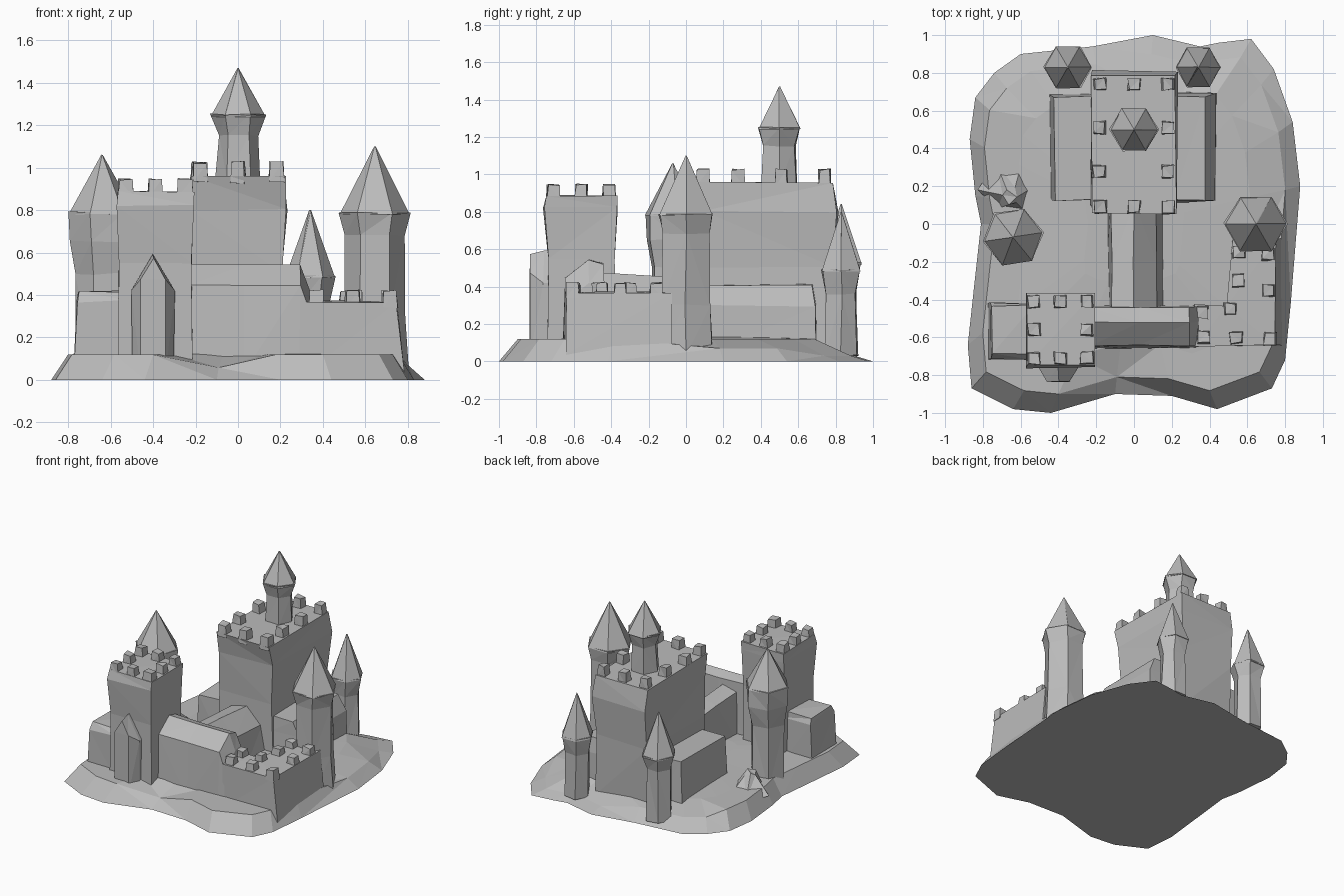
import bpy, bmesh, math, random

random.seed(4)
if "Cube" in bpy.data.objects:
    bpy.data.objects.remove(bpy.data.objects["Cube"])

stone = bpy.data.materials.new("grey_stone")
stone.use_nodes = True
grey = (0.5, 0.5, 0.5, 1)
stone.diffuse_color = grey
stone.node_tree.nodes["Principled BSDF"].inputs["Base Color"].default_value = grey


def loft(name, rings, rough=0.006):
    """Skin equal-length rings of points, cap both ends, roughen into facets."""
    bm = bmesh.new()
    wobble = lambda: random.uniform(-rough, rough)
    loops = [[bm.verts.new((x + wobble(), y + wobble(), z + (wobble() if z > 0 else 0)))
              for x, y, z in ring] for ring in rings]
    n = len(loops[0])
    for low, high in zip(loops, loops[1:]):
        for i in range(n):
            j = (i + 1) % n
            bm.faces.new((low[i], low[j], high[j], high[i]))
    bm.faces.new(loops[0][::-1])
    bm.faces.new(loops[-1])
    bmesh.ops.remove_doubles(bm, verts=bm.verts, dist=0.0001)
    bmesh.ops.triangulate(bm, faces=bm.faces)
    bmesh.ops.recalc_face_normals(bm, faces=bm.faces)
    mesh = bpy.data.meshes.new(name)
    bm.to_mesh(mesh)
    bm.free()
    mesh.materials.append(stone)
    obj = bpy.data.objects.new(name, mesh)
    bpy.context.collection.objects.link(obj)
    return obj


def rect(x0, x1, y0, y1, z):
    return [(x0, y0, z), (x1, y0, z), (x1, y1, z), (x0, y1, z)]


def hexagon(cx, cy, r, z, turn=0):
    return [(cx + r * math.cos(turn + k * math.pi / 3),
             cy + r * math.sin(turn + k * math.pi / 3), z) for k in range(6)]


def tower(name, cx, cy, profile, apex, turn=0):
    """Six-sided shaft with a flared head and a pointed roof."""
    rings = [hexagon(cx, cy, r, z, turn) for r, z in profile]
    loft(name + "_shaft", rings)
    r, z = profile[-1]
    loft(name + "_roof", [hexagon(cx, cy, r, z - 0.01, turn),
                          hexagon(cx, cy, 0.003, apex, turn)], 0.002)


def merlons(name, spots, z, s=0.035, h=0.065):
    for k, (x, y) in enumerate(spots):
        loft(f"{name}_merlon_{k}", [rect(x - s, x + s, y - s, y + s, z - 0.03),
                                    rect(x - s * 0.85, x + s * 0.85, y - s * 0.85, y + s * 0.85, z + h)])


# Rocky island
outline = [(-.64, -.98), (-.44, -1), (-.1, -.9), (.2, -.91), (.44, -.98), (.73, -.87), (.8, -.72),
           (.83, -.42), (.88, .2), (.84, .54), (.74, .82), (.62, .98), (.45, .96), (.35, .94),
           (.1, 1), (-.22, .94), (-.6, .9), (-.74, .8), (-.84, .67), (-.87, .45), (-.84, .15),
           (-.81, 0), (-.84, -.27), (-.88, -.64), (-.86, -.87)]


def rim_height(x, y):
    dip = 0.07 * math.exp(-((x + .15) / .15) ** 2) if y < 0 else 0
    return (0.12 if y < 0 or x < 0 else 0.07) - dip - (0.04 if y > .7 else 0)


loft("island", [[(x, y, 0) for x, y in outline],
                [(x * .91, y * .9, rim_height(x, y)) for x, y in outline],
                [(x * .7, y * .7, 0.12) for x, y in outline],
                [(x * .3, y * .3, 0.14) for x, y in outline]], 0.0)
loft("courtyard_rock", [hexagon(-.66, .2, .15, .06), hexagon(-.66, .14, .04, .2)], 0.02)

# Great keep with its roof turret
loft("keep", [rect(-.23, .22, .1, .78, .04), rect(-.23, .21, .1, .79, .5),
              rect(-.22, .23, .09, .81, .8), rect(-.225, .22, .055, .79, .96)])
merlons("keep", [(x, y) for y in (.09, .74) for x in (-.18, 0, .18)]
        + [(x, y) for x in (-.185, .18) for y in (.28, .51)], .96)
tower("keep_turret", 0, .5, [(.11, .94), (.095, 1.15), (.13, 1.25)], 1.47)

# Low side halls against the keep
loft("left_hall", [rect(.2, .44, .12, .7, .04), rect(.2, .43, .12, .69, .3), rect(.2, .38, .13, .68, .41)], .012)
loft("right_hall", [rect(-.44, -.2, .12, .68, .04), rect(-.42, -.2, .12, .68, .41)], .012)

# Gatehouse with porch and outer block
loft("gatehouse", [rect(-.56, -.22, -.74, -.38, .04), rect(-.56, -.22, -.74, -.38, .55),
                   rect(-.57, -.21, -.76, -.37, .82), rect(-.57, -.21, -.75, -.37, .885)])
ring_x, ring_y = (-.53, -.39, -.25), (-.41, -.56, -.71)
merlons("gatehouse", [(x, y) for x in ring_x for y in ring_y if (x, y) != (-.39, -.56)], .885, h=.06)


def pointed_arch(half, shoulder, apex, y, cx=-.4):
    return [(cx - half, y, .03), (cx + half, y, .03), (cx + half, y, shoulder),
            (cx, y, apex), (cx - half, y, shoulder)]


loft("gate_porch", [pointed_arch(.1, .42, .59, -.7), pointed_arch(.1, .42, .59, -.76),
                    pointed_arch(.06, .47, .57, -.835)], .004)
loft("gate_block", [rect(-.77, -.53, -.72, -.42, .04), rect(-.76, -.53, -.72, -.42, .37),
                    rect(-.75, -.53, -.69, -.43, .415)])


# Front curtain wall with a sloped coping
def wall_section(x, drop=0):
    return [(x, -.66, .03), (x, -.645, .45 - drop), (x, -.52, .55 - drop),
            (x, -.44, .52 - drop), (x, -.43, .03)]


loft("front_wall", [wall_section(-.23), wall_section(.03, .005), wall_section(.29, .005), wall_section(.34, .13)])


# Ridged passage from the wall to the keep
def passage_section(y, ridge):
    return [(-.14, y, .03), (.17, y, .03), (.12, y, ridge - .12), (0, y, ridge), (-.12, y, ridge - .03)]


loft("passage", [passage_section(-.46, .48), passage_section(-.2, .46), passage_section(.12, .44)])

# Corner bastion, L-shaped in plan
plan = [(.32, -.645), (.75, -.645), (.75, -.08), (.52, -.08), (.49, -.43), (.32, -.43)]
loft("bastion", [[(x + (.03 if x > .7 else 0), y, .03) for x, y in plan],
                 [(x, y, .37) for x, y in plan]])
merlons("bastion", [(.36, -.47), (.51, -.45), (.37, -.6), (.54, -.6), (.72, -.61), (.71, -.35),
                    (.55, -.3), (.56, -.15), (.71, -.16)], .37, h=.05)

# Pointed towers
tower("right_tower", -.64, -.07, [(.13, .04), (.125, .5), (.155, .65), (.16, .79)], 1.06, .15)
tower("left_tower", .645, 0, [(.165, .03), (.145, .3), (.14, .68), (.165, .79)], 1.1)
tower("back_left_tower", .34, .83, [(.1, .03), (.09, .36), (.12, .49)], .8)
tower("back_right_tower", -.35, .83, [(.1, .03), (.095, .43), (.127, .53)], .84)
